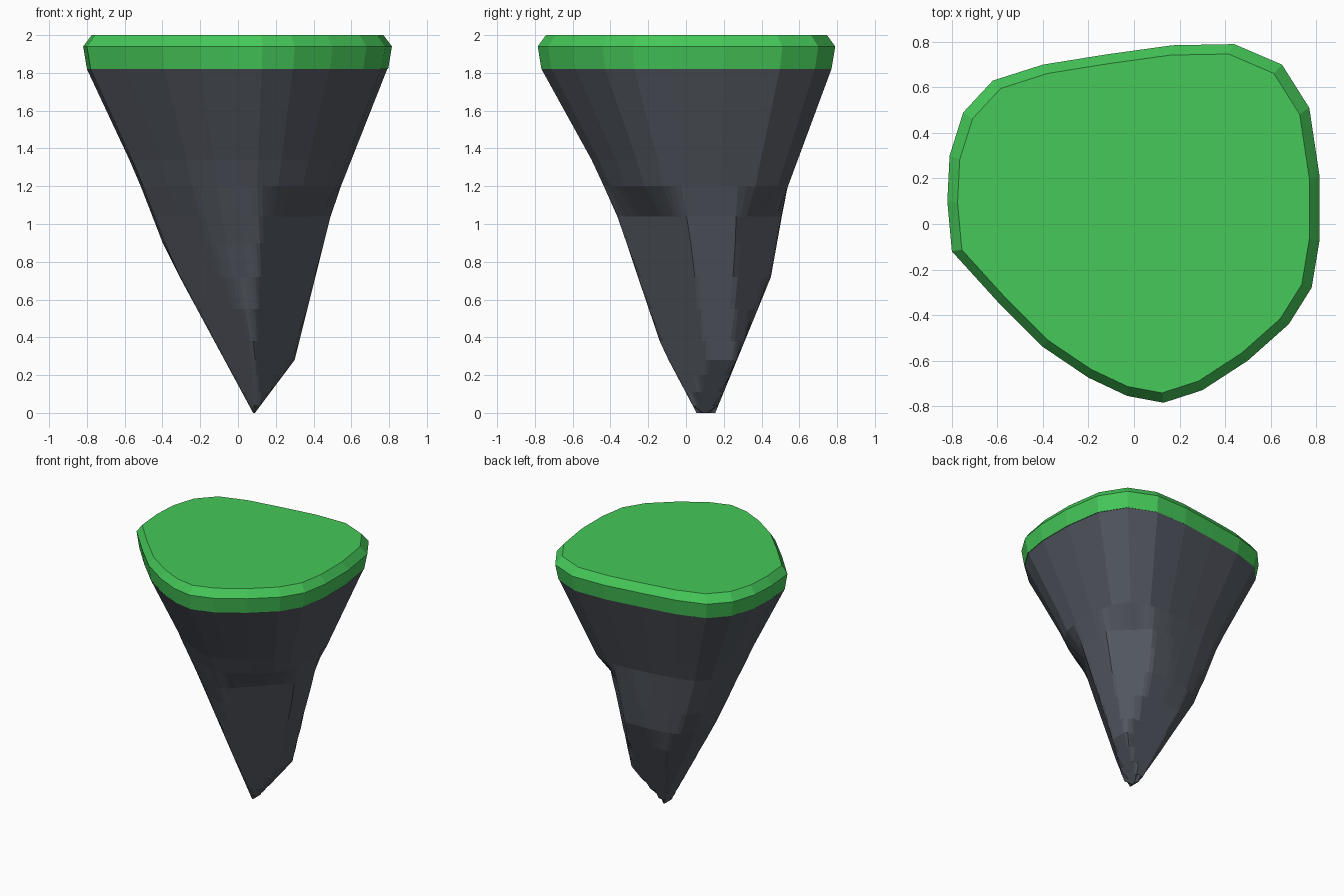
import bpy, bmesh, math
from mathutils import Vector

if "Cube" in bpy.data.objects:
    bpy.data.objects.remove(bpy.data.objects["Cube"])

# Island outline seen from above
OUT = [(-.82, .10), (-.80, -.12), (-.60, -.34), (-.40, -.54), (-.20, -.675), (-.03, -.755),
       (.13, -.785), (.30, -.73), (.50, -.60), (.68, -.44), (.78, -.28), (.815, -.07),
       (.815, .21), (.77, .51), (.65, .70), (.44, .79), (.17, .785), (-.12, .745),
       (-.40, .70), (-.62, .63), (-.75, .49), (-.81, .30)]


def material(name, color):
    m = bpy.data.materials.new(name)
    m.diffuse_color = (*color, 1)
    m.use_nodes = True
    m.node_tree.nodes["Principled BSDF"].inputs["Base Color"].default_value = m.diffuse_color
    return m


def loft(name, rings, mat, dissolve=0):
    bm = bmesh.new()
    loops = [[bm.verts.new(p) for p in r] for r in rings]
    n = len(loops[0])
    for a, b in zip(loops, loops[1:]):
        for i in range(n):
            j = (i + 1) % n
            bm.faces.new((a[i], a[j], b[j], b[i]))
    bm.faces.new(loops[0][::-1])
    bm.faces.new(loops[-1])
    bmesh.ops.remove_doubles(bm, verts=bm.verts, dist=.0005)
    if dissolve:
        bmesh.ops.dissolve_limit(bm, angle_limit=math.radians(dissolve),
                                 verts=bm.verts, edges=bm.edges)
    bmesh.ops.recalc_face_normals(bm, faces=bm.faces)
    me = bpy.data.meshes.new(name)
    bm.to_mesh(me)
    bm.free()
    me.materials.append(mat)
    ob = bpy.data.objects.new(name, me)
    bpy.context.collection.objects.link(ob)
    return ob


# Grass cap with a bevelled rim
grass = [[(x * s, y * s, z) for x, y in OUT] for z, s in ((1.82, .975), (1.94, 1), (2, .945))]
loft("grass_top", grass, material("grass", (.06, .58, .10)))

# Rock: tapered outline (z, xmin, xmax, ymin, ymax) chiselled by planes near the tip
SPANS = [(0, -.05, .36, -.10, .36), (.8, -.36, .47, -.28, .48), (1.2, -.515, .545, -.435, .54),
         (1.34, -.575, .60, -.50, .59), (1.82, -.80, .79, -.765, .77)]
# ax + by <= c + d*z
PLANES = [(1, -1, .07, .40), (1, 0, .23, .25), (1, 0, .09, .75), (0, -1, .01, .34),
          (0, -1, -.056, .53), (1, 1, .48, .26), (-1, -1, -.14, .55), (-1, 1, .08, .73),
          (0, 1, .155, .41), (0, 1, .32, .18), (-1, 0, -.08, .54)]
SUB = 4
fine = []
for p, q in zip(OUT, OUT[1:] + OUT[:1]):
    fine += [Vector(p).lerp(Vector(q), k / SUB) for k in range(SUB)]


def span(z):
    for a, b in zip(SPANS, SPANS[1:]):
        if z <= b[0]:
            t = (z - a[0]) / (b[0] - a[0])
            return [u + (v - u) * t for u, v in zip(a[1:], b[1:])]


def rock_ring(z):
    x0, x1, y0, y1 = span(z)
    c = Vector((.085, .10)) * (1 - z / 1.82)
    ring = []
    for p in fine:
        q = Vector((x0 + (x1 - x0) * (p.x + .82) / 1.635, y0 + (y1 - y0) * (p.y + .785) / 1.575))
        d = q - c
        t = 1
        if z < 1.1:
            for a, b, k, m in PLANES:
                s = a * d.x + b * d.y
                if s > 1e-6:
                    t = min(t, (k + m * z - a * c.x - b * c.y) / s)
        ring.append((c.x + d.x * t, c.y + d.y * t, z))
    return ring


levels = (0, .04, .11, .2, .28, .38, .55, .72, .9, 1.04, 1.2, 1.34, 1.82)
loft("rock_base", [rock_ring(z) for z in levels], material("rock", (.085, .095, .115)), 1)
